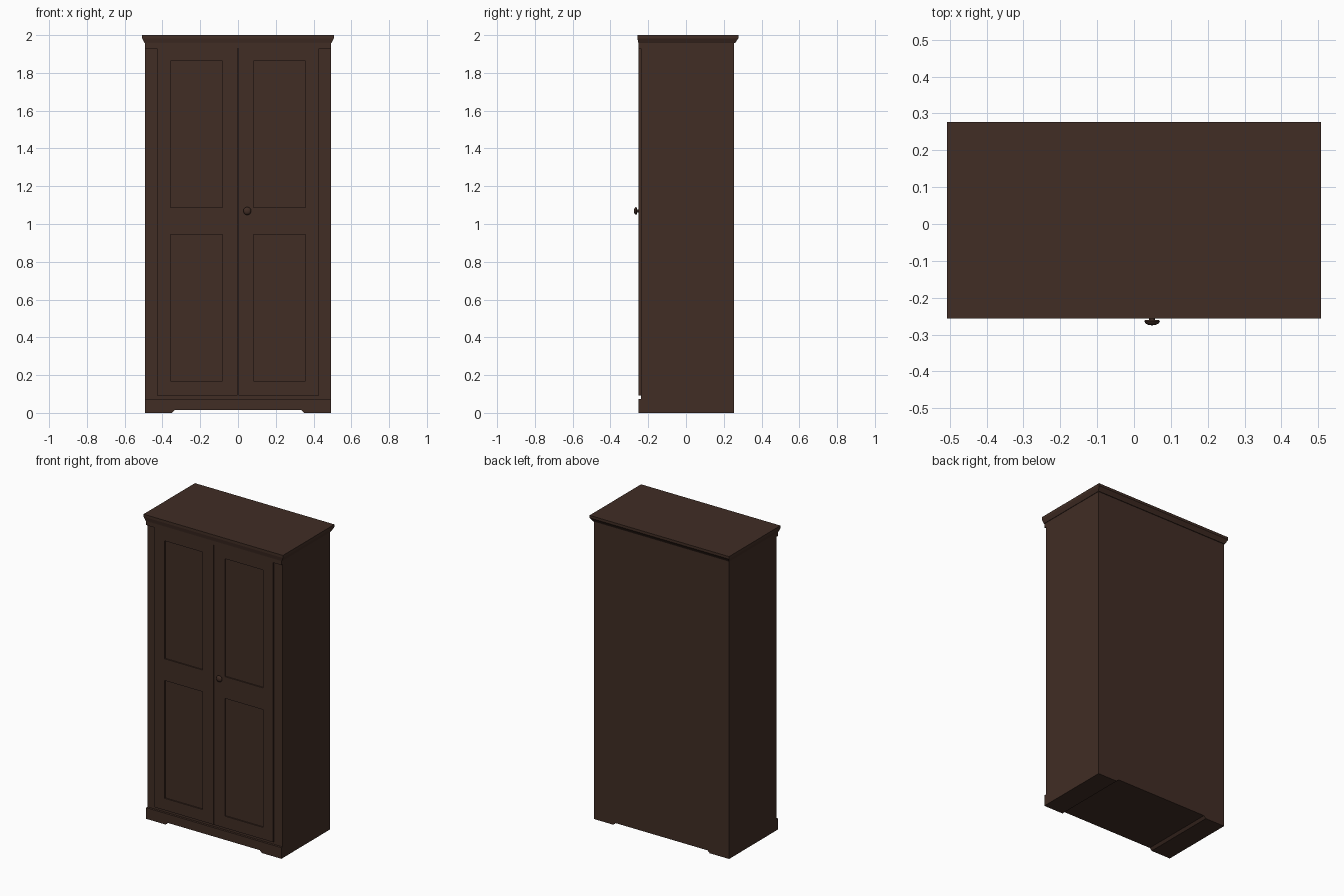
import bpy, bmesh, math

cube = bpy.data.objects.get("Cube")
if cube:
    bpy.data.objects.remove(cube, do_unlink=True)

wood = bpy.data.materials.new("dark_brown_wood")
wood.use_nodes = True
colour = (0.052, 0.026, 0.018, 1)
wood.diffuse_color = colour
wood.node_tree.nodes["Principled BSDF"].inputs["Base Color"].default_value = colour


def finish(name, bm):
    bmesh.ops.recalc_face_normals(bm, faces=bm.faces)
    mesh = bpy.data.meshes.new(name)
    bm.to_mesh(mesh)
    bm.free()
    mesh.materials.append(wood)
    obj = bpy.data.objects.new(name, mesh)
    bpy.context.collection.objects.link(obj)
    return obj


def add_box(bm, x0, x1, y0, y1, z0, z1):
    verts = bmesh.ops.create_cube(bm, size=1)["verts"]
    for v in verts:
        v.co = (x1 if v.co.x > 0 else x0,
                y1 if v.co.y > 0 else y0,
                z1 if v.co.z > 0 else z0)


def box(name, *bounds):
    bm = bmesh.new()
    add_box(bm, *bounds)
    return finish(name, bm)


def footed_slab(name, y0, y1, top):
    """Outline with a shallow cut between two feet, extruded in depth."""
    half = [(W, top), (W, 0), (0.35, 0), (0.335, 0.015)]
    outline = half + [(-x, z) for x, z in reversed(half)]
    bm = bmesh.new()
    face = bm.faces.new([bm.verts.new((x, y0, z)) for x, z in outline])
    new = bmesh.ops.extrude_face_region(bm, geom=[face])["geom"]
    bmesh.ops.translate(bm, vec=(0, y1 - y0, 0),
                        verts=[g for g in new if isinstance(g, bmesh.types.BMVert)])
    return finish(name, bm)


W = 0.492          # half width of the carcass
FACE = -0.238      # front of the carcass
FRONT = -0.251     # front of doors, plinth and fascia

# Carcass, plinth and top fascia
footed_slab("carcass", FACE, 0.255, 1.957)
footed_slab("plinth", FRONT - 0.001, FACE, 0.073)
box("top_fascia", -W, W, FRONT, FACE, 1.93, 1.957)

# Cornice: rectangular rings stacked into a flared moulding
bm = bmesh.new()
rings = []
for x, front, back, z in [(0.495, -0.252, 0.260, 1.957), (0.498, -0.253, 0.263, 1.963),
                          (0.507, -0.257, 0.277, 1.983), (0.507, -0.257, 0.277, 2.0)]:
    rings.append([bm.verts.new(p) for p in
                  [(-x, front, z), (x, front, z), (x, back, z), (-x, back, z)]])
for low, high in zip(rings, rings[1:]):
    for i in range(4):
        j = (i + 1) % 4
        bm.faces.new((low[i], low[j], high[j], high[i]))
bm.faces.new(rings[0])
bm.faces.new(rings[-1])
finish("cornice", bm)

# Doors: frames with two recessed panels each
for side, name in ((-1, "right_door"), (1, "left_door")):
    inner, outer = 0.003, 0.43
    p0, p1 = 0.081, 0.358
    bottom, top = 0.092, 1.93
    bm = bmesh.new()

    def part(x0, x1, y0, z0, z1):
        xs = sorted((side * x0, side * x1))
        add_box(bm, *xs, y0, FACE, z0, z1)

    part(inner, p0, FRONT, bottom, top)
    part(p1, outer, FRONT, bottom, top)
    for z0, z1 in ((bottom, 0.17), (0.944, 1.087), (1.862, top)):
        part(p0, p1, FRONT, z0, z1)
    for z0, z1 in ((0.17, 0.944), (1.087, 1.862)):
        part(p0, p1, FRONT + 0.008, z0, z1)
    finish(name, bm)

# Door knob: turned profile of (radius, distance from the door)
profile = [(0.008, -0.002), (0.008, 0.009), (0.019, 0.010), (0.021, 0.013),
           (0.018, 0.019), (0.010, 0.023), (0, 0.024)]
bm = bmesh.new()
verts = [bm.verts.new((r, -d, 0)) for r, d in profile]
edges = [bm.edges.new(pair) for pair in zip(verts, verts[1:])]
bmesh.ops.spin(bm, geom=verts + edges, cent=(0, 0, 0), axis=(0, 1, 0),
               angle=math.tau, steps=20)
bmesh.ops.remove_doubles(bm, verts=bm.verts, dist=0.0002)
knob = finish("door_knob", bm)
knob.location = (0.049, FRONT, 1.069)
bpy.context.view_layer.objects.active = knob
knob.select_set(True)
bpy.ops.object.shade_smooth_by_angle(angle=math.radians(40))
